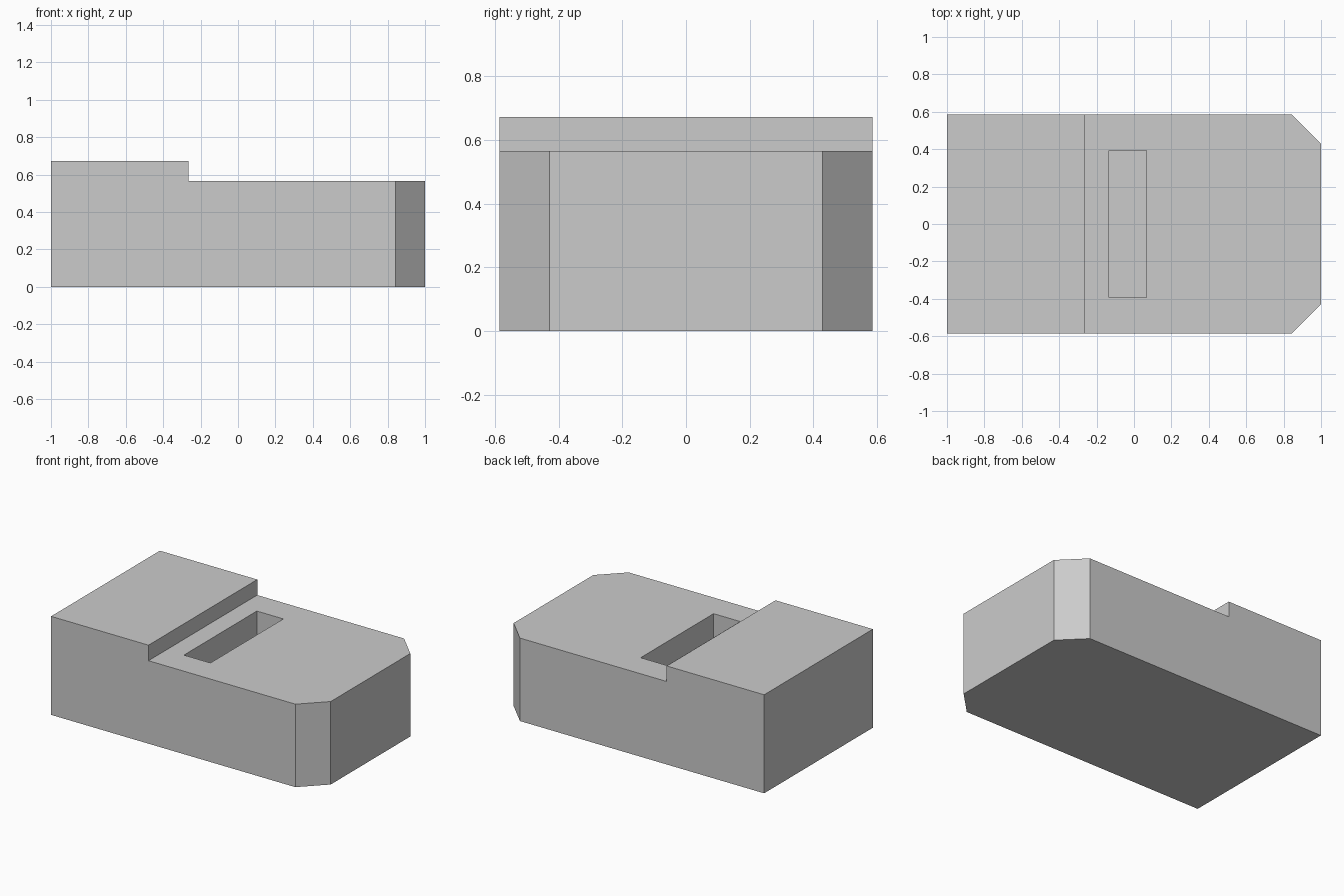
import bpy
import bmesh

cube = bpy.data.objects.get("Cube")
if cube:
    bpy.data.objects.remove(cube, do_unlink=True)

# Plain grey material
grey = bpy.data.materials.new("plain_grey")
grey.use_nodes = True
colour = (0.6, 0.6, 0.6, 1)
grey.diffuse_color = colour
grey.node_tree.nodes["Principled BSDF"].inputs["Base Color"].default_value = colour

HALF_Y, CORNER = 0.586, 0.157
STEP_X, LOW_Z, HIGH_Z = -0.265, 0.566, 0.672
SLOT_X, SLOT_Y, SLOT_FLOOR = (-0.133, 0.067), 0.393, 0.23


def make_object(name, bm):
    bmesh.ops.recalc_face_normals(bm, faces=bm.faces)
    mesh = bpy.data.meshes.new(name)
    bm.to_mesh(mesh)
    bm.free()
    mesh.materials.append(grey)
    obj = bpy.data.objects.new(name, mesh)
    bpy.context.collection.objects.link(obj)
    return obj


# Stepped block: side profile extruded across the width
bm = bmesh.new()
profile = [(-1, 0), (1, 0), (1, LOW_Z), (STEP_X, LOW_Z), (STEP_X, HIGH_Z), (-1, HIGH_Z)]
side = bm.faces.new([bm.verts.new((x, -HALF_Y, z)) for x, z in profile])
extruded = bmesh.ops.extrude_face_region(bm, geom=[side])["geom"]
bmesh.ops.translate(bm, vec=(0, 2 * HALF_Y, 0),
                    verts=[v for v in extruded if isinstance(v, bmesh.types.BMVert)])

# Cut the two upright corners of the low end
corners = [e for e in bm.edges if all(v.co.x > 0.99 for v in e.verts)
           and abs(e.verts[0].co.z - e.verts[1].co.z) > 0.1]
bmesh.ops.bevel(bm, geom=corners, offset=CORNER, offset_type='OFFSET',
                segments=1, affect='EDGES')
block = make_object("stepped_block", bm)

# Blind slot beside the step
bm = bmesh.new()
bmesh.ops.create_cube(bm, size=1)
bmesh.ops.scale(bm, vec=(SLOT_X[1] - SLOT_X[0], 2 * SLOT_Y, 0.8 - SLOT_FLOOR), verts=bm.verts)
bmesh.ops.translate(bm, vec=(sum(SLOT_X) / 2, 0, (0.8 + SLOT_FLOOR) / 2), verts=bm.verts)
cutter = make_object("slot_cutter", bm)
cutter.hide_render = True
cutter.display_type = 'WIRE'

cut = block.modifiers.new("slot", 'BOOLEAN')
cut.operation = 'DIFFERENCE'
cut.solver = 'EXACT'
cut.object = cutter
bpy.context.view_layer.objects.active = block
block.select_set(True)
bpy.ops.object.modifier_apply(modifier=cut.name)
bpy.data.objects.remove(cutter, do_unlink=True)
